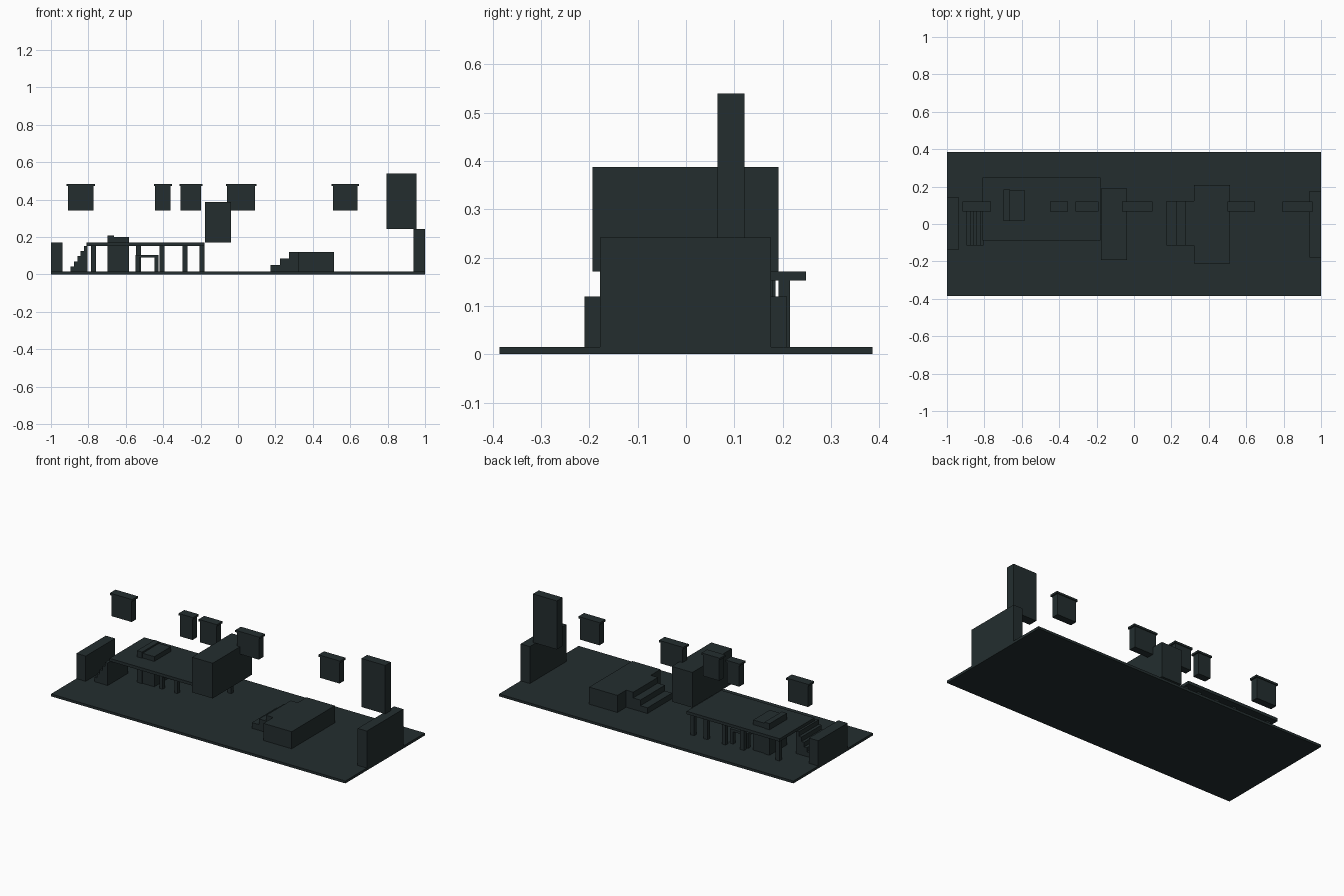
import bpy
import bmesh

old = bpy.data.objects.get("Cube")
if old:
    bpy.data.objects.remove(old, do_unlink=True)

# One dark slate colour everywhere
slate = bpy.data.materials.new("dark_slate")
slate.use_nodes = True
colour = (0.017, 0.027, 0.028, 1)
slate.diffuse_color = colour
slate.node_tree.nodes["Principled BSDF"].inputs["Base Color"].default_value = colour


def finish(name, bm):
    bmesh.ops.recalc_face_normals(bm, faces=bm.faces)
    mesh = bpy.data.meshes.new(name)
    bm.to_mesh(mesh)
    bm.free()
    mesh.materials.append(slate)
    obj = bpy.data.objects.new(name, mesh)
    bpy.context.collection.objects.link(obj)
    return obj


def box(name, x, y, z):
    """Box given by its (low, high) range on each axis."""
    bm = bmesh.new()
    bmesh.ops.create_cube(bm, size=1)
    for v in bm.verts:
        v.co = [(lo + hi) / 2 + c * (hi - lo) for c, (lo, hi) in zip(v.co, (x, y, z))]
    return finish(name, bm)


def stairs(name, x, y, z, count):
    """Solid flight rising towards +x, extruded along y."""
    run, rise = (x[1] - x[0]) / count, (z[1] - z[0]) / count
    profile = [(x[0], z[0])]
    for i in range(count):
        top = z[0] + (i + 1) * rise
        profile += [(x[0] + i * run, top), (x[0] + (i + 1) * run, top)]
    profile.append((x[1], z[0]))
    bm = bmesh.new()
    face = bm.faces.new([bm.verts.new((px, y[0], pz)) for px, pz in profile])
    out = bmesh.ops.extrude_face_region(bm, geom=[face])["geom"]
    moved = [g for g in out if isinstance(g, bmesh.types.BMVert)]
    bmesh.ops.translate(bm, verts=moved, vec=(0, y[1] - y[0], 0))
    return finish(name, bm)


FLOOR = 0.015

# Ground slab and end blocks
box("ground_slab", (-1, 1), (-0.386, 0.386), (0, FLOOR))
box("right_end_block", (-1, -0.937), (-0.14, 0.145), (FLOOR, 0.17))
box("left_end_block", (0.938, 1), (-0.178, 0.176), (FLOOR, 0.242))
box("tall_panel", (0.793, 0.955), (0.065, 0.121), (0.242, 0.54))

# Raised deck with its row of posts and stairs
box("deck", (-0.81, -0.178), (-0.089, 0.248), (0.153, 0.171))
for x in (-0.772, -0.532, -0.407, -0.284, -0.193):
    box("deck_post", (x - 0.013, x + 0.013), (0.191, 0.215), (FLOOR, 0.153))
stairs("deck_stairs", (-0.895, -0.805), (-0.115, 0.08), (FLOOR, 0.153), 5)

# Stepped chest standing through the deck
box("chest_back", (-0.697, -0.662), (0.015, 0.185), (FLOOR, 0.209))
box("chest", (-0.662, -0.583), (0.02, 0.18), (FLOOR, 0.2))

# Small table under the deck
box("table_top", (-0.548, -0.425), (0.02, 0.18), (0.09, 0.105))
for x in (-0.537, -0.436):
    for y in (0.031, 0.169):
        box("table_leg", (x - 0.011, x + 0.011), (y - 0.011, y + 0.011), (FLOOR, 0.09))

# Overhanging block at the end of the deck
box("overhang_block", (-0.177, -0.037), (-0.193, 0.191), (0.171, 0.387))

# Low platform with its stairs
box("platform", (0.32, 0.512), (-0.21, 0.209), (FLOOR, 0.12))
stairs("platform_stairs", (0.175, 0.32), (-0.115, 0.124), (FLOOR, 0.12), 3)

# Row of floating capped panels
for lo, hi in ((-0.91, -0.773), (-0.443, -0.36), (-0.307, -0.198),
               (-0.058, 0.091), (0.507, 0.639)):
    box("hanging_panel", (lo, hi), (0.072, 0.116), (0.342, 0.472))
    box("panel_cap", (lo - 0.007, hi + 0.008), (0.066, 0.121), (0.472, 0.484))
